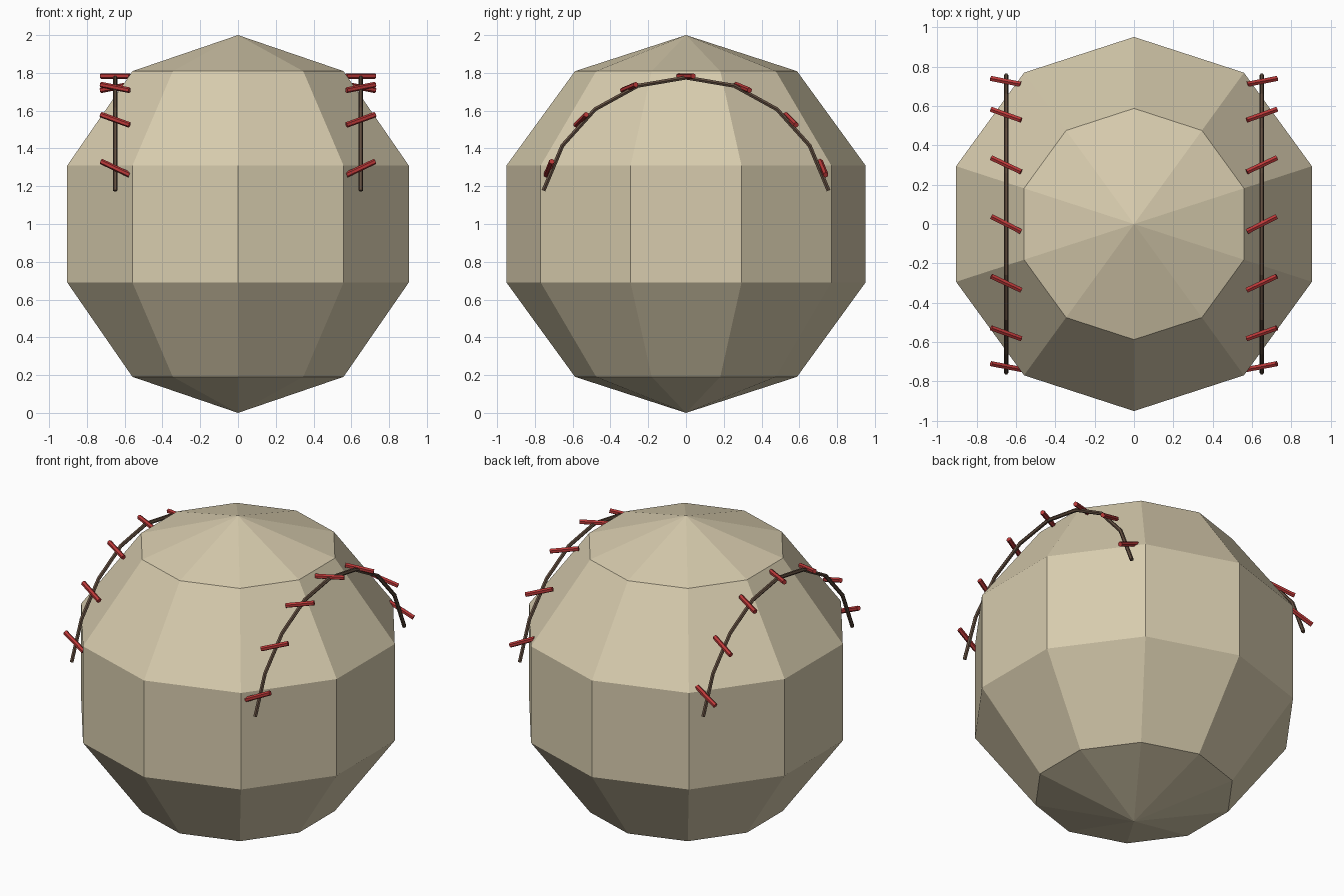
import bpy
from math import sin, cos, radians
from mathutils import Vector

cube = bpy.data.objects.get("Cube")
if cube:
    bpy.data.objects.remove(cube, do_unlink=True)


def make_material(name, rgb):
    mat = bpy.data.materials.new(name)
    mat.use_nodes = True
    color = (*rgb, 1)
    mat.diffuse_color = color
    mat.node_tree.nodes["Principled BSDF"].inputs["Base Color"].default_value = color
    return mat


cream = make_material("cream_leather", (0.68, 0.60, 0.42))
brown = make_material("brown_seam", (0.12, 0.075, 0.05))
red = make_material("red_thread", (0.50, 0.04, 0.04))

CENTER_Z = 1.0
SEAM_X = 0.65
SEAM_RADIUS = 0.775
STITCH_RADIUS = 0.783
STITCH_LENGTH = 0.17
STITCH_TILT = radians(27)


def arc_point(x, angle, radius):
    """Point on the seam arc; the angle runs from front over the top to the back."""
    return Vector((x, -radius * cos(angle), CENTER_Z + radius * sin(angle)))


# Faceted ball
bpy.ops.mesh.primitive_uv_sphere_add(segments=10, ring_count=5, radius=1,
                                     location=(0, 0, CENTER_Z))
ball = bpy.context.object
ball.name = "ball"
ball.data.materials.append(cream)
bpy.ops.object.shade_flat()


def add_seam(side, label):
    """Thin segmented cord arching over one side of the ball."""
    curve = bpy.data.curves.new(label + "_seam", "CURVE")
    curve.dimensions = "3D"
    curve.bevel_depth = 0.012
    curve.bevel_resolution = 1
    curve.use_fill_caps = True
    spline = curve.splines.new("POLY")
    spline.points.add(8)
    for i, point in enumerate(spline.points):
        angle = radians(90 + (i - 4) * 19.2)
        point.co = (*arc_point(side * SEAM_X, angle, SEAM_RADIUS), 1)
    curve.materials.append(brown)
    seam = bpy.data.objects.new(label + "_seam", curve)
    bpy.context.collection.objects.link(seam)
    bpy.ops.object.select_all(action="DESELECT")
    seam.select_set(True)
    bpy.context.view_layer.objects.active = seam
    bpy.ops.object.convert(target="MESH")
    bpy.ops.object.shade_flat()


def add_stitches(side, label):
    """Short slanted bars crossing the cord, outer ends leaning backwards."""
    for i in range(7):
        angle = radians(90 + (i - 3) * 22.6)
        tangent = Vector((0, sin(angle), cos(angle)))
        direction = Vector((side * cos(STITCH_TILT), 0, 0)) + tangent * sin(STITCH_TILT)
        bpy.ops.mesh.primitive_cylinder_add(
            vertices=6, radius=0.015, depth=STITCH_LENGTH,
            location=arc_point(side * SEAM_X, angle, STITCH_RADIUS),
            rotation=direction.to_track_quat("Z", "Y").to_euler())
        stitch = bpy.context.object
        stitch.name = f"{label}_stitch_{i + 1}"
        stitch.data.materials.append(red)


for side, label in ((1, "left"), (-1, "right")):
    add_seam(side, label)
    add_stitches(side, label)
